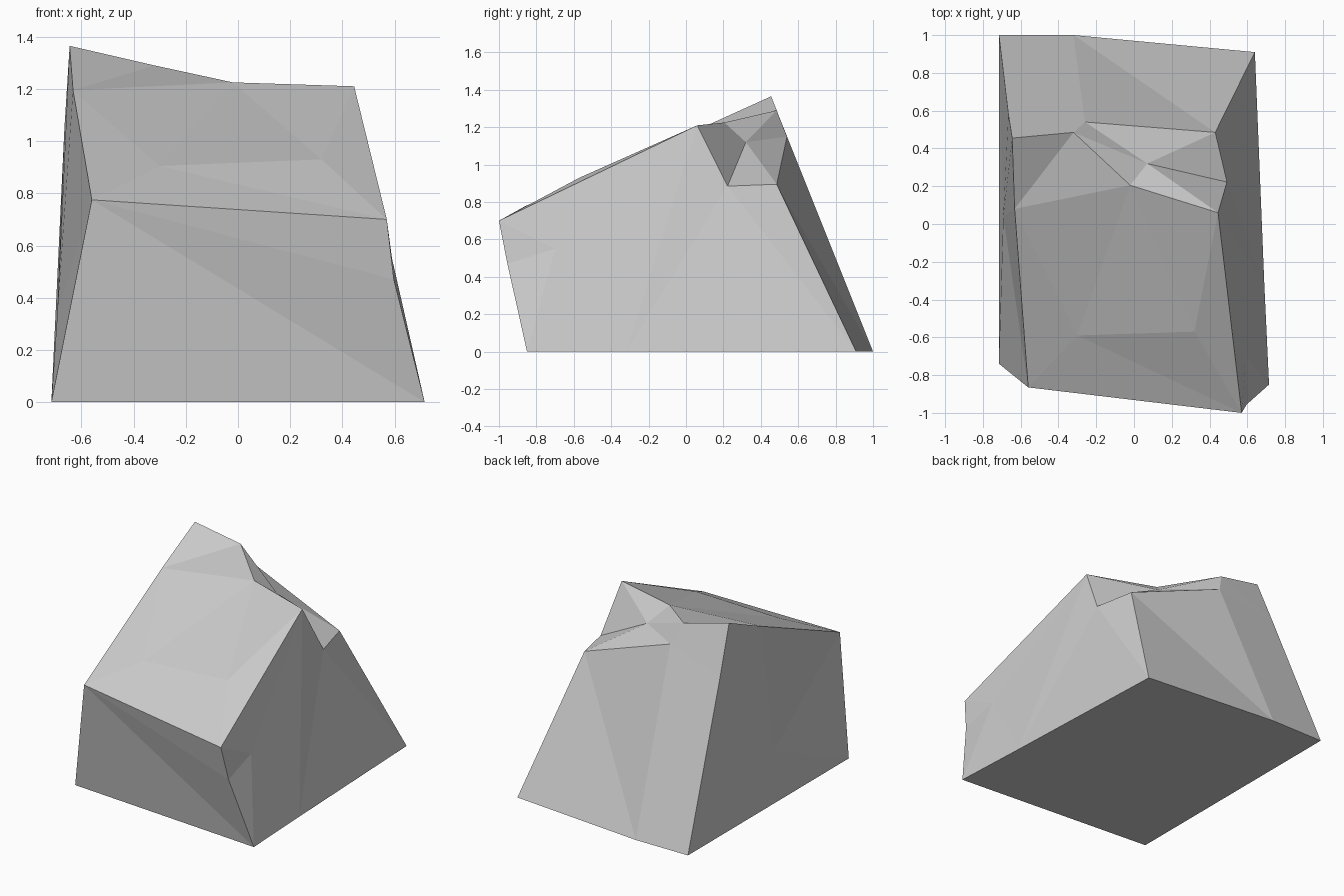
import bpy, bmesh

if "Cube" in bpy.data.objects:
    bpy.data.objects.remove(bpy.data.objects["Cube"])

# Key corners of the boulder, one letter each
P = {
    # base outline
    'a': (-.715, -.74, 0), 'b': (.715, -.85, 0), 'm': (.69, -.32, 0),
    'c': (.64, .91, 0), 'd': (-.32, 1, 0), 'e': (-.715, 1, 0),
    # front lip and the sloping top
    'A': (-.56, -.865, .775), 'B': (.57, -1, .70), 'w': (.597, -.955, .47),
    'S': (-.30, -.59, .905), 'T': (.32, -.57, .93), 'L': (-.632, .08, 1.195),
    # crest
    'C': (-.645, .455, 1.365), 'D': (-.32, .485, 1.29),
    'E': (-.02, .205, 1.225), 'F': (.445, .06, 1.21),
    # chipped notch behind the crest
    'G': (.492, .222, .885), 'H': (.43, .485, .895),
    'I': (-.26, .54, 1.15), 'J': (.07, .32, 1.12),
    # side facets
    'K': (-.665, .58, 1.05), 'N': (-.692, .04, .34), 'Q': (.59, -.7, .55),
}

bm = bmesh.new()
V = {k: bm.verts.new(p) for k, p in P.items()}


def facets(*names):
    for n in names:
        bm.faces.new([V[k] for k in n])


def fan(centre, ring):
    for p, q in zip(ring, ring[1:]):
        facets(centre + p + q)


facets('edcmba')                                    # underside
facets('abwBA')                                     # front
facets('ABTS', 'BFT', 'STFE', 'ASL', 'SEL', 'LEDC')  # sloping top
fan('J', 'DEFGHID')                                 # notch
facets('CDIK', 'KIde', 'IHcd')                      # back
fan('N', 'aALCKea')                                 # left side
fan('Q', 'wbmFBw')                                  # right side
facets('FmG', 'GmcH')

bmesh.ops.triangulate(bm, faces=bm.faces[:])
bmesh.ops.recalc_face_normals(bm, faces=bm.faces[:])
mesh = bpy.data.meshes.new('boulder')
bm.to_mesh(mesh)
bm.free()
bpy.context.collection.objects.link(bpy.data.objects.new('boulder', mesh))
